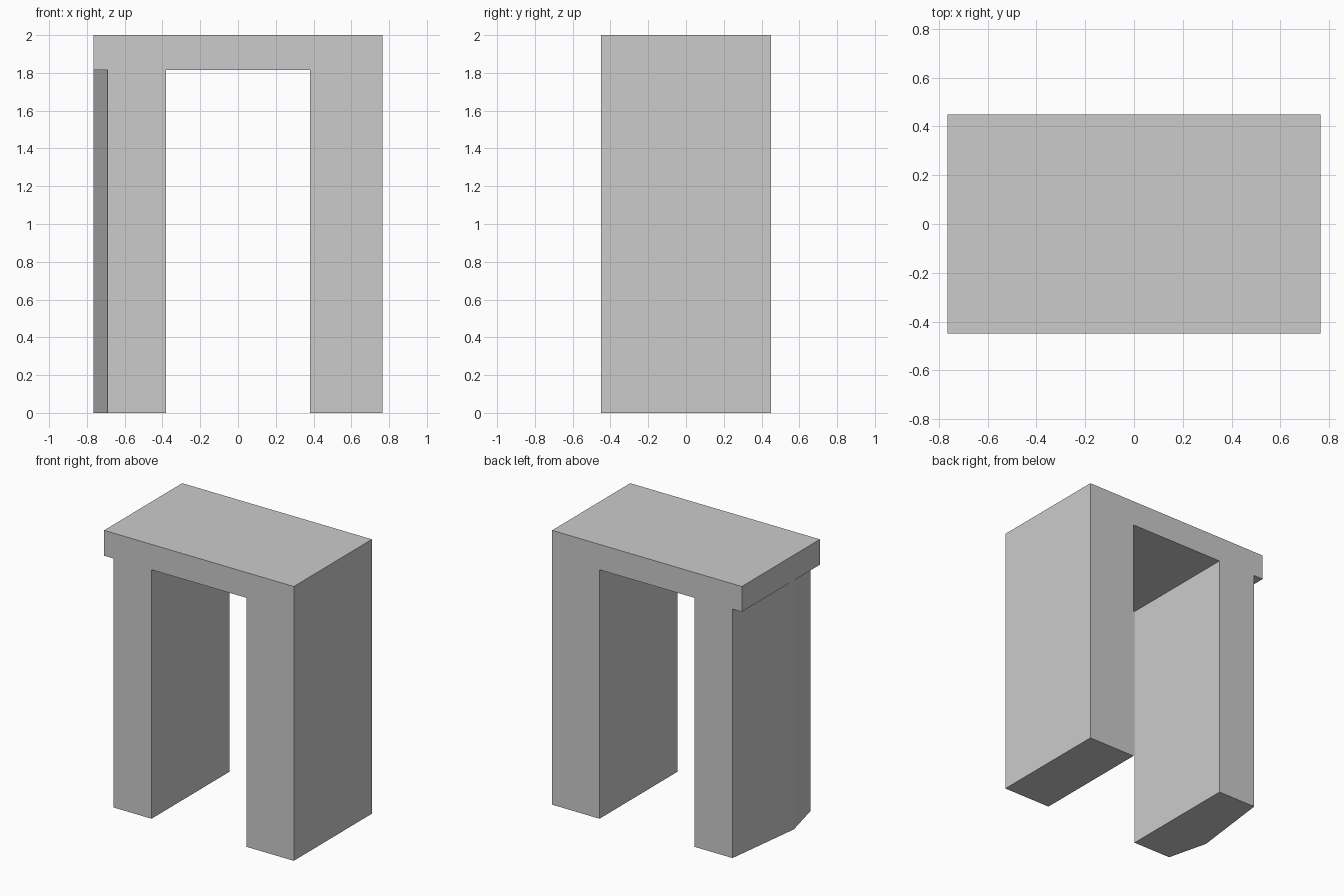
import bpy
import bmesh

cube = bpy.data.objects.get("Cube")
if cube:
    bpy.data.objects.remove(cube, do_unlink=True)

W, D, H = 0.765, 0.45, 2.0    # half width, half depth, height
INNER, BEAM = 0.382, 1.815    # opening half width, beam underside
NOTCH = 0.69                  # narrow edge of the angled leg

grey = bpy.data.materials.new("light grey")
grey.use_nodes = True
colour = (0.6, 0.6, 0.6, 1)
grey.diffuse_color = colour
grey.node_tree.nodes["Principled BSDF"].inputs["Base Color"].default_value = colour


def prism(name, outline, z0, z1):
    """Extrude a plan outline from z0 up to z1."""
    bm = bmesh.new()
    base = bm.faces.new([bm.verts.new((x, y, z0)) for x, y in outline])
    top = bmesh.ops.extrude_face_region(bm, geom=[base], use_keep_orig=True)
    verts = [v for v in top["geom"] if isinstance(v, bmesh.types.BMVert)]
    bmesh.ops.translate(bm, verts=verts, vec=(0, 0, z1 - z0))
    bmesh.ops.recalc_face_normals(bm, faces=bm.faces)
    mesh = bpy.data.meshes.new(name)
    bm.to_mesh(mesh)
    bm.free()
    mesh.materials.append(grey)
    obj = bpy.data.objects.new(name, mesh)
    bpy.context.collection.objects.link(obj)
    return obj


def rect(x0, x1):
    return [(x0, -D), (x1, -D), (x1, D), (x0, D)]


# Flat beam across the top
prism("top_beam", rect(-W, W), BEAM, H)

# Straight leg, flush with the beam end
prism("left_leg", rect(INNER, W), 0, BEAM)

# Leg whose outer side comes to a shallow vertical ridge
prism("right_leg",
      [(-NOTCH, -D), (-INNER, -D), (-INNER, D), (-NOTCH, D), (-W, -0.15)],
      0, BEAM)
